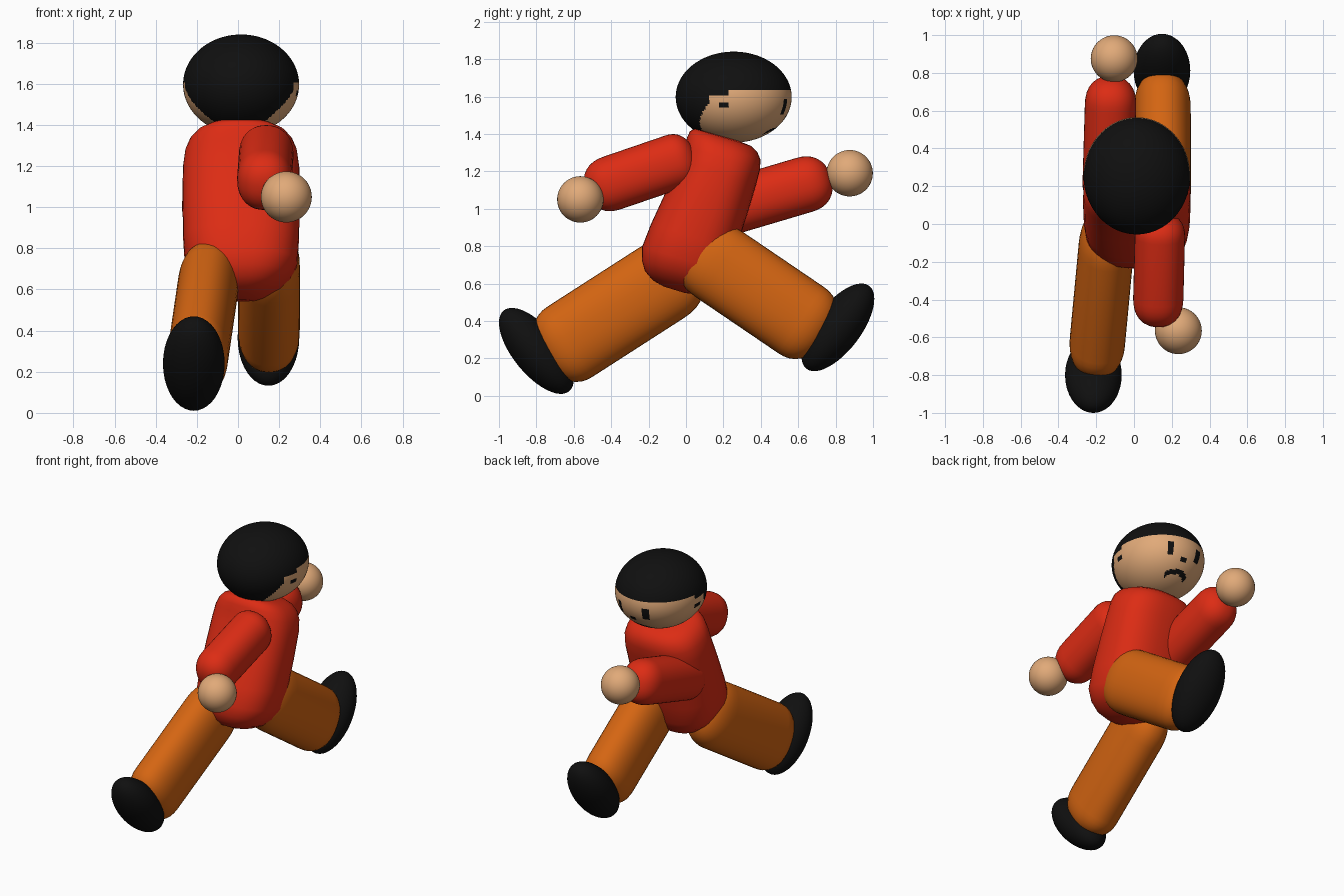
import bpy, bmesh, math
from mathutils import Vector, Matrix

if "Cube" in bpy.data.objects:
    bpy.data.objects.remove(bpy.data.objects["Cube"])


def material(name, rgb):
    m = bpy.data.materials.new(name)
    m.diffuse_color = (*rgb, 1)
    m.use_nodes = True
    m.node_tree.nodes["Principled BSDF"].inputs["Base Color"].default_value = m.diffuse_color
    return m


RED = material("red_cloth", (0.72, 0.025, 0.007))
ORANGE = material("orange_cloth", (0.66, 0.13, 0.006))
SKIN = material("skin", (0.75, 0.40, 0.19))
BLACK = material("black", (0.005, 0.005, 0.005))


def finish(name, bm, *mats):
    bmesh.ops.recalc_face_normals(bm, faces=bm.faces)
    for f in bm.faces:
        f.smooth = True
    me = bpy.data.meshes.new(name)
    bm.to_mesh(me)
    bm.free()
    ob = bpy.data.objects.new(name, me)
    bpy.context.collection.objects.link(ob)
    for m in mats:
        me.materials.append(m)
    return ob


def loft(name, rings, mat, power=2.3, n=40):
    """Closed skin over rings of (centre, half-axis a, half-axis b)."""
    bm = bmesh.new()
    loops = []
    for c, a, b in rings:
        loop = []
        for i in range(n):
            t = 2 * math.pi * i / n
            co, si = math.cos(t), math.sin(t)
            p = (math.copysign(abs(co) ** (2 / power), co),
                 math.copysign(abs(si) ** (2 / power), si))
            loop.append(bm.verts.new(c + a * p[0] + b * p[1]))
        loops.append(loop)
    for l0, l1 in zip(loops, loops[1:]):
        for i in range(n):
            j = (i + 1) % n
            bm.faces.new((l0[i], l0[j], l1[j], l1[i]))
    bm.faces.new(loops[0])
    bm.faces.new(loops[-1])
    return finish(name, bm, mat)


def limb(name, start, end, hx, hr, cap0, cap1, mat, power=2.2):
    """Straight oval tube with rounded ends of the given lengths."""
    start, end = Vector(start), Vector(end)
    length = (end - start).length
    d = (end - start) / length
    a = (Vector((1, 0, 0)) - d * d.x).normalized()
    b = d.cross(a)
    steps = [math.sin(math.pi / 2 * k / 8) for k in range(9)]
    prof = [(cap0 * (1 - s), (1 - s ** 2.3) ** (1 / 2.3)) for s in reversed(steps)]
    prof += [(length - cap1 * (1 - s), (1 - s ** 2.3) ** (1 / 2.3)) for s in steps]
    rings = [(start + d * u, a * hx * max(s, .03), b * hr * max(s, .03)) for u, s in prof]
    return loft(name, rings, mat, power)


def ball(name, centre, radii, mat, tilt=0.0):
    bm = bmesh.new()
    bmesh.ops.create_uvsphere(bm, u_segments=40, v_segments=24, radius=1)
    bm.transform(Matrix.Translation(centre) @ Matrix.Rotation(tilt, 4, 'X')
                 @ Matrix.Diagonal((*radii, 1)))
    return finish(name, bm, mat)


# torso: leaning rounded barrel, (height, depth centre, half depth, half width)
tilt = math.radians(17)
up = Vector((0, math.sin(tilt), math.cos(tilt)))
fwd = Vector((0, math.cos(tilt), -math.sin(tilt)))
origin = Vector((0.015, 0, 0.6))
torso = [(-.05, -.05, .06, .06), (-.035, -.045, .13, .12), (.0, -.04, .19, .19),
         (.05, -.04, .222, .24), (.12, -.04, .242, .274), (.25, -.035, .237, .282),
         (.45, -.02, .225, .285), (.62, -.008, .212, .283), (.70, -.01, .21, .272),
         (.75, -.018, .205, .25), (.785, -.03, .188, .215), (.805, -.04, .16, .17),
         (.813, -.045, .08, .09)]
loft("torso", [(origin + up * u + fwd * v, Vector((hx, 0, 0)), fwd * hv)
               for u, v, hv, hx in torso], RED, 2.5)

# sleeves and hands
limb("right_sleeve", (.14, .05, 1.29), (.125, -.535, 1.09), .133, .148, .12, .15, RED)
limb("left_sleeve", (-.14, .10, .97), (-.12, .775, 1.17), .136, .15, .12, .15, RED)
ball("right_hand", (.235, -.565, 1.05), (.124,) * 3, SKIN)
ball("left_hand", (-.105, .875, 1.19), (.124,) * 3, SKIN)

# trouser legs and shoes
limb("front_leg", (.152, -.02, .836), (.15, .755, .31), .15, .215, .25, .17, ORANGE)
limb("back_leg", (-.13, .053, .722), (-.207, -.762, .198), .147, .223, .22, .17, ORANGE)
ball("front_shoe", (.148, .812, .366), (.15, .278, .125), BLACK, math.radians(53))
ball("back_shoe", (-.215, -.80, .24), (.15, .278, .125), BLACK, math.radians(-51))


# head: one ellipsoid, hair and features painted by face
def is_dark(n):
    lon = math.degrees(math.atan2(n.x, n.y)) - 4
    if lon < -180:
        lon += 360
    side = abs(lon)
    if n.z > .17 or side > 110 + 45 * max(0, -n.z - .1):
        return True                                   # hair
    if side > 90 and (n.z > .02 or -.22 < n.z < -.13 and side < 102):
        return True                                   # sideburns
    if 17.5 < side < 26.5 and -.38 < n.z < -.02:
        return True                                   # eyes
    if side < 5 and -.50 < n.z < -.38:
        return True                                   # nose
    return side < 25 and abs(n.z + .70 + .08 * (side / 25) ** 2) < .045   # mouth


bm = bmesh.new()
bmesh.ops.create_uvsphere(bm, u_segments=144, v_segments=80, radius=1)
for f in bm.faces:
    f.material_index = int(is_dark(f.calc_center_median().normalized()))
bm.transform(Matrix.Translation((.015, .255, 1.597)) @ Matrix.Diagonal((.282, .31, .243, 1)))
finish("head", bm, SKIN, BLACK)
